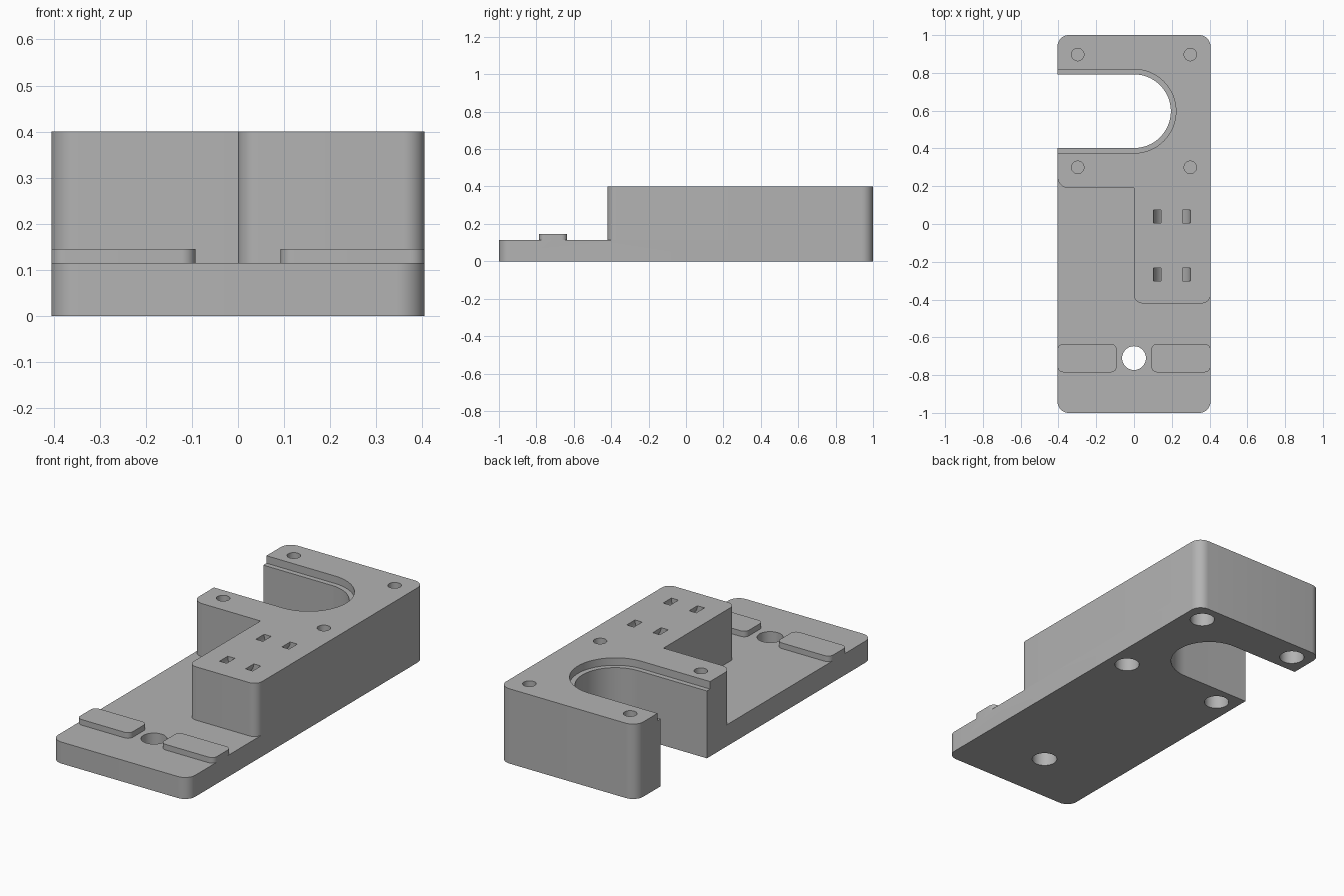
import bpy, bmesh, math
from mathutils import Vector, Matrix

cube = bpy.data.objects.get("Cube")
if cube:
    bpy.data.objects.remove(cube, do_unlink=True)

GREY = (0.45, 0.45, 0.45, 1)
mat = bpy.data.materials.new("plain grey")
mat.use_nodes = True
mat.diffuse_color = GREY
mat.node_tree.nodes["Principled BSDF"].inputs["Base Color"].default_value = GREY

W, H, BASE = 0.405, 0.4, 0.115   # half width, full height, base plate height


def fillet(corners, steps=10):
    """Outline from (x, y, radius) corners, each a right angle."""
    pts = []
    for i, (x, y, r) in enumerate(corners):
        p = Vector((x, y))
        if r == 0:
            pts.append(p)
            continue
        to_prev = (Vector(corners[i - 1][:2]) - p).normalized()
        to_next = (Vector(corners[(i + 1) % len(corners)][:2]) - p).normalized()
        centre = p + r * (to_prev + to_next)
        for s in range(steps + 1):
            t = math.pi / 2 * s / steps
            pts.append(centre - r * (to_next * math.cos(t) + to_prev * math.sin(t)))
    return pts


def rect(x0, x1, y0, y1, r):
    return fillet([(x0, y0, r), (x1, y0, r), (x1, y1, r), (x0, y1, r)])


def arc(x, y, r, a0, a1, n):
    return [Vector((x + r * math.cos(a0 + (a1 - a0) * i / n),
                    y + r * math.sin(a0 + (a1 - a0) * i / n))) for i in range(n + 1)]


def circle(x, y, r, n=40):
    return arc(x, y, r, 0, math.tau, n)[:-1]


def prism(name, outline, z0, z1, matrix=None):
    bm = bmesh.new()
    face = bm.faces.new([bm.verts.new((p.x, p.y, z0)) for p in outline])
    ext = bmesh.ops.extrude_face_region(bm, geom=[face])["geom"]
    bmesh.ops.translate(bm, vec=(0, 0, z1 - z0),
                        verts=[v for v in ext if isinstance(v, bmesh.types.BMVert)])
    bmesh.ops.recalc_face_normals(bm, faces=bm.faces)
    if matrix:
        bm.transform(matrix)
    mesh = bpy.data.meshes.new(name)
    bm.to_mesh(mesh)
    bm.free()
    mesh.materials.append(mat)
    ob = bpy.data.objects.new(name, mesh)
    bpy.context.collection.objects.link(ob)
    return ob


def combine(target, tool, operation):
    mod = target.modifiers.new("join", 'BOOLEAN')
    mod.object, mod.operation, mod.solver = tool, operation, 'EXACT'
    bpy.context.view_layer.objects.active = target
    bpy.ops.object.modifier_apply(modifier=mod.name)
    bpy.data.objects.remove(tool, do_unlink=True)


# Base plate and the raised L-shaped block
R = 0.06
body = prism("bracket_body", rect(-W, W, -1, 1, R), 0, BASE)
block = prism("raised_block", fillet([
    (0, -0.42, 0.045), (W, -0.42, 0.045), (W, 1, R), (-W, 1, R),
    (-W, 0.19, R), (0, 0.19, 0)]), BASE, H)
combine(body, block, 'UNION')

# Round-ended side slot with a shallow ledge around its rim
for radius, floor in ((0.195, -0.1), (0.222, H - 0.04)):
    outline = arc(0, 0.597, radius, -math.pi / 2, math.pi / 2, 40)
    outline += [Vector((-0.6, 0.597 + radius)), Vector((-0.6, 0.597 - radius))]
    combine(body, prism("slot_cutter", outline, floor, H + 0.1), 'DIFFERENCE')

# Screw holes: narrow from the top, wide from below, with a thin web between
for x in (-0.298, 0.298):
    for y in (0.3, 0.897):
        combine(body, prism("screw_cutter", circle(x, y, 0.033), 0.25, H + 0.1), 'DIFFERENCE')
        combine(body, prism("head_cutter", circle(x, y, 0.062), -0.1, 0.24), 'DIFFERENCE')

# Through hole in the base plate
combine(body, prism("hole_cutter", circle(0, -0.71, 0.063), -0.1, 0.3), 'DIFFERENCE')

# Curved cable-tie tunnels that surface as pairs of small openings
for y in (0.04, -0.267):
    ring = arc(0, 0, 0.098, -math.pi, 0, 24) + arc(0, 0, 0.056, 0, -math.pi, 24)
    ring = [Vector((-0.098, 0.05))] + ring[:25] + [
        Vector((0.098, 0.05)), Vector((0.056, 0.05))] + ring[25:] + [Vector((-0.056, 0.05))]
    place = Matrix.Translation((0.2, y, H)) @ Matrix.Rotation(math.pi / 2, 4, 'X')
    combine(body, prism("tunnel_cutter", ring, -0.035, 0.035, place), 'DIFFERENCE')

# Low locating pads either side of the through hole
for side, x0, x1 in (("right", -W, -0.092), ("left", 0.092, W)):
    pad = prism(side + "_pad", rect(x0, x1, -0.785, -0.635, 0.03), BASE, BASE + 0.03)
    combine(body, pad, 'UNION')

# Smooth the rounded walls, keep the edges crisp
bpy.ops.object.select_all(action='DESELECT')
body.select_set(True)
bpy.context.view_layer.objects.active = body
bpy.ops.object.shade_smooth_by_angle(angle=math.radians(30))
